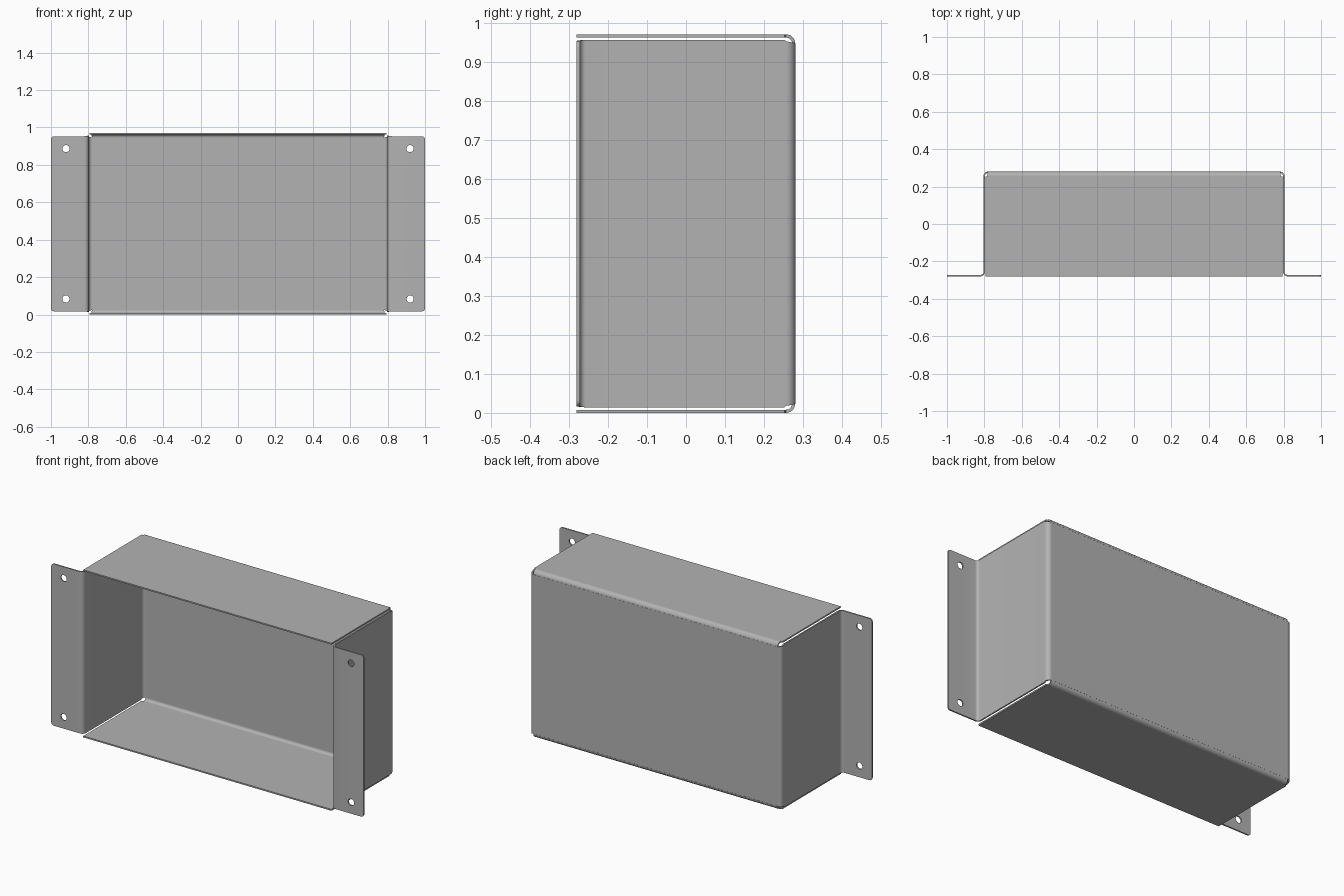
import bpy, bmesh, math
from mathutils import Vector

cube = bpy.data.objects.get("Cube")
if cube:
    bpy.data.objects.remove(cube, do_unlink=True)

T = 0.008          # sheet thickness
R = 0.02           # bend radius at mid sheet
MID = 0.485        # height of the middle
BX, BY, BZ = 0.781, 0.256, 0.461   # bend centres

steel = bpy.data.materials.new("grey_steel")
steel.use_nodes = True
grey = (0.45, 0.45, 0.45, 1)
steel.diffuse_color = grey
steel.node_tree.nodes["Principled BSDF"].inputs["Base Color"].default_value = grey


def arc(cx, cy, start, end, w0, w1, r=R, steps=8):
    """Bend points (u, v, half width), the width easing from w0 to w1."""
    out = []
    for i in range(steps + 1):
        f = i / steps
        a = math.radians(start + (end - start) * f)
        out.append((cx + r * math.cos(a), cy + r * math.sin(a), w0 + (w1 - w0) * f))
    return out


def bent_sheet(name, path, place):
    """Thicken a bent path and spread it by the half width at each point."""
    bm = bmesh.new()
    rings = []
    for i, (u, v, w) in enumerate(path):
        a, b = path[max(i - 1, 0)], path[min(i + 1, len(path) - 1)]
        p = Vector((u, v))
        d1 = (p - Vector(a[:2])).normalized()
        d2 = (Vector(b[:2]) - p).normalized()
        d = (d1 + d2).normalized()
        n = Vector((-d.y, d.x)) * T / 2
        rings.append([bm.verts.new(place(*(p + n * s), w * k))
                      for s, k in ((1, 1), (1, -1), (-1, -1), (-1, 1))])
    for r0, r1 in zip(rings, rings[1:]):
        for j in range(4):
            k = (j + 1) % 4
            bm.faces.new((r0[j], r0[k], r1[k], r1[j]))
    bm.faces.new(rings[0])
    bm.faces.new(rings[-1])
    bmesh.ops.recalc_face_normals(bm, faces=bm.faces)
    mesh = bpy.data.meshes.new(name)
    bm.to_mesh(mesh)
    bm.free()
    obj = bpy.data.objects.new(name, mesh)
    bpy.context.collection.objects.link(obj)
    mesh.materials.append(steel)
    return obj


def activate(obj):
    bpy.ops.object.select_all(action='DESELECT')
    obj.select_set(True)
    bpy.context.view_layer.objects.active = obj


def drill(obj, x, z):
    """Cut a round bolt hole through a flange."""
    bpy.ops.mesh.primitive_cylinder_add(vertices=32, radius=0.019, depth=0.1,
                                        location=(x, -0.276, z),
                                        rotation=(math.pi / 2, 0, 0))
    cutter = bpy.context.object
    cutter.hide_render = True
    activate(obj)
    mod = obj.modifiers.new("hole", 'BOOLEAN')
    mod.operation = 'DIFFERENCE'
    mod.solver = 'EXACT'
    mod.object = cutter
    bpy.ops.object.modifier_apply(modifier=mod.name)
    bpy.data.objects.remove(cutter, do_unlink=True)


parts = []

# back panel
parts.append(bent_sheet("back_panel", [(-BX, BY + R, BZ), (BX, BY + R, BZ)],
                        lambda u, v, w: (u, v, MID + w)))

# side walls with flanges: back bend, wall, front bend, flange with rounded corners
wall, flange, corner = 0.471, 0.468, 0.016
side = arc(BX, BY, 90, 0, BZ, BZ + 0.006)
side += [(BX + R, BY - 0.004, wall)]
side += arc(BX + 2 * R, -BY, 180, 270, wall, flange)
for i in range(6):
    a = math.pi / 2 * i / 5
    side.append((1 - corner + corner * math.sin(a), -BY - R,
                 flange - corner + corner * math.cos(a)))
for name, s in (("left", 1), ("right", -1)):
    obj = bent_sheet(name + "_side", side, lambda u, v, w: (s * u, v, MID + w))
    for dz in (-0.402, 0.402):
        drill(obj, s * 0.92, MID + dz)
    parts.append(obj)

# top and bottom panels, bent off the back
lid = arc(BY, BZ, 0, 90, BX, BX + 0.004)
lid += [(BY - 0.004, BZ + R, 0.795), (-0.28, BZ + R, 0.795)]
for name, s in (("top", 1), ("bottom", -1)):
    parts.append(bent_sheet(name + "_panel", lid,
                            lambda u, v, w: (w, u, MID + s * v)))

for obj in parts:
    activate(obj)
    bpy.ops.object.shade_smooth_by_angle(angle=math.radians(30))
